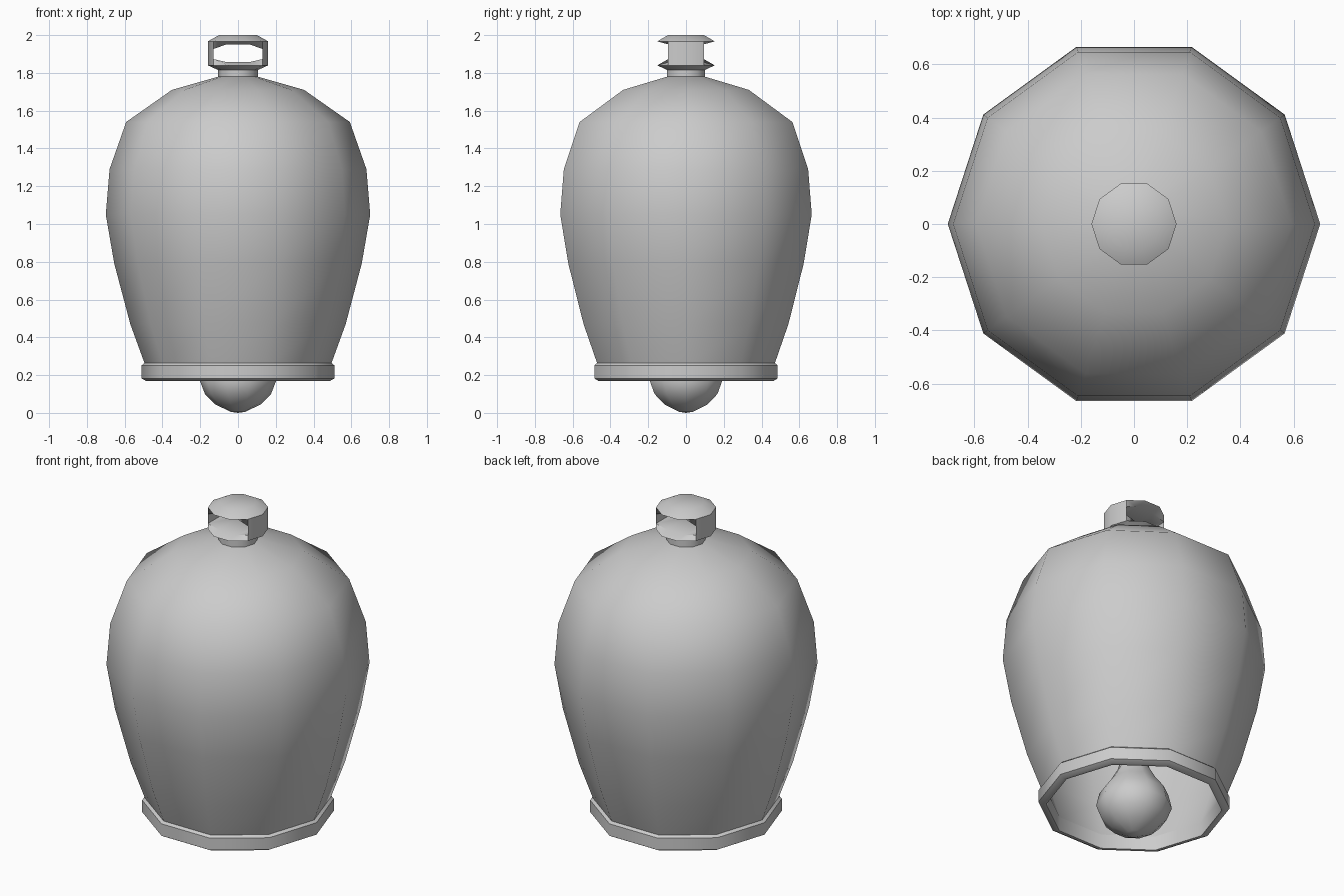
import bpy, bmesh
from math import sin, cos, radians

if "Cube" in bpy.data.objects:
    bpy.data.objects.remove(bpy.data.objects["Cube"])

SIDES = 10


def ring(bm, r, z):
    if r == 0:
        return [bm.verts.new((0, 0, z))]
    return [bm.verts.new((r * cos(radians(36 * i)), r * sin(radians(36 * i)), z))
            for i in range(SIDES)]


def band(bm, a, b, skip=()):
    for i in range(SIDES):
        if i in skip:
            continue
        j = (i + 1) % SIDES
        if len(a) == 1:
            bm.faces.new((a[0], b[j], b[i]))
        elif len(b) == 1:
            bm.faces.new((a[i], a[j], b[0]))
        else:
            bm.faces.new((a[i], a[j], b[j], b[i]))


def finish(bm, name):
    bmesh.ops.recalc_face_normals(bm, faces=bm.faces)
    mesh = bpy.data.meshes.new(name)
    bm.to_mesh(mesh)
    bm.free()
    ob = bpy.data.objects.new(name, mesh)
    bpy.context.collection.objects.link(ob)
    bpy.ops.object.select_all(action='DESELECT')
    ob.select_set(True)
    bpy.context.view_layer.objects.active = ob
    bpy.ops.object.shade_smooth_by_angle(angle=radians(40))
    return ob


def lathe(name, profile, closed=False):
    bm = bmesh.new()
    rings = [ring(bm, r, z) for r, z in profile]
    for a, b in zip(rings, rings[1:]):
        band(bm, a, b)
    if closed:
        band(bm, rings[-1], rings[0])
    return finish(bm, name)


# Hollow bell shell: outer wall going up, inner wall coming down
outer = [(0.49, 0.25), (0.57, 0.47), (0.655, 0.79), (0.70, 1.05),
         (0.68, 1.29), (0.592, 1.54), (0.35, 1.71), (0.105, 1.78), (0, 1.785)]
inner = [(0, 1.745), (0.10, 1.74), (0.335, 1.67), (0.56, 1.515), (0.645, 1.28),
         (0.665, 1.05), (0.62, 0.79), (0.535, 0.47), (0.465, 0.25)]
lathe("bell_outer_wall", outer)
lathe("bell_inner_wall", inner)

# Lip around the mouth
lathe("mouth_rim", [(0.465, 0.25), (0.468, 0.168), (0.485, 0.168), (0.51, 0.182),
                    (0.51, 0.252), (0.49, 0.268)], closed=True)

# Clapper: teardrop weight on a rod
lathe("clapper", [(0, 0), (0.04, 0.006), (0.12, 0.045), (0.175, 0.10), (0.202, 0.17),
                  (0.185, 0.245), (0.13, 0.32), (0.085, 0.40), (0.06, 0.52),
                  (0.05, 0.80), (0.05, 1.745)])

# Hanging loop: ten-sided knob with an eight-cornered hole through it
bm = bmesh.new()
rings = [ring(bm, r, z) for r, z in
         [(0.105, 1.76), (0.105, 1.815), (0.16, 1.84), (0.16, 1.967), (0.10, 2.0)]]
OPEN = {1, 2, 3, 6, 7, 8}
for k in range(4):
    band(bm, rings[k], rings[k + 1], OPEN if k == 2 else ())
bm.faces.new(rings[-1])
low, high = rings[2], rings[3]
X, Y = 0.16 * cos(radians(36)), 0.16 * sin(radians(36))
hole = [(X, 1.873), (0.06, 1.857), (-0.06, 1.857), (-X, 1.873),
        (-X, 1.927), (-0.06, 1.951), (0.06, 1.951), (X, 1.927)]
loops = []
for s, ids in ((1, (1, 2, 3, 4)), (-1, (9, 8, 7, 6))):
    lip = [low[i] for i in ids] + [high[i] for i in reversed(ids)]
    eye = [bm.verts.new((x, s * Y, z)) for x, z in hole]
    for i in range(8):
        j = (i + 1) % 8
        bm.faces.new((lip[i], lip[j], eye[j], eye[i])) if i not in (3, 7) else None
    # weld the post edge by closing its thin slit
    bm.faces.new((lip[3], lip[4], eye[4], eye[3]))
    bm.faces.new((lip[7], lip[0], eye[0], eye[7]))
    loops.append(eye)
for i in range(8):
    j = (i + 1) % 8
    bm.faces.new((loops[0][i], loops[0][j], loops[1][j], loops[1][i]))
finish(bm, "hanging_loop")
